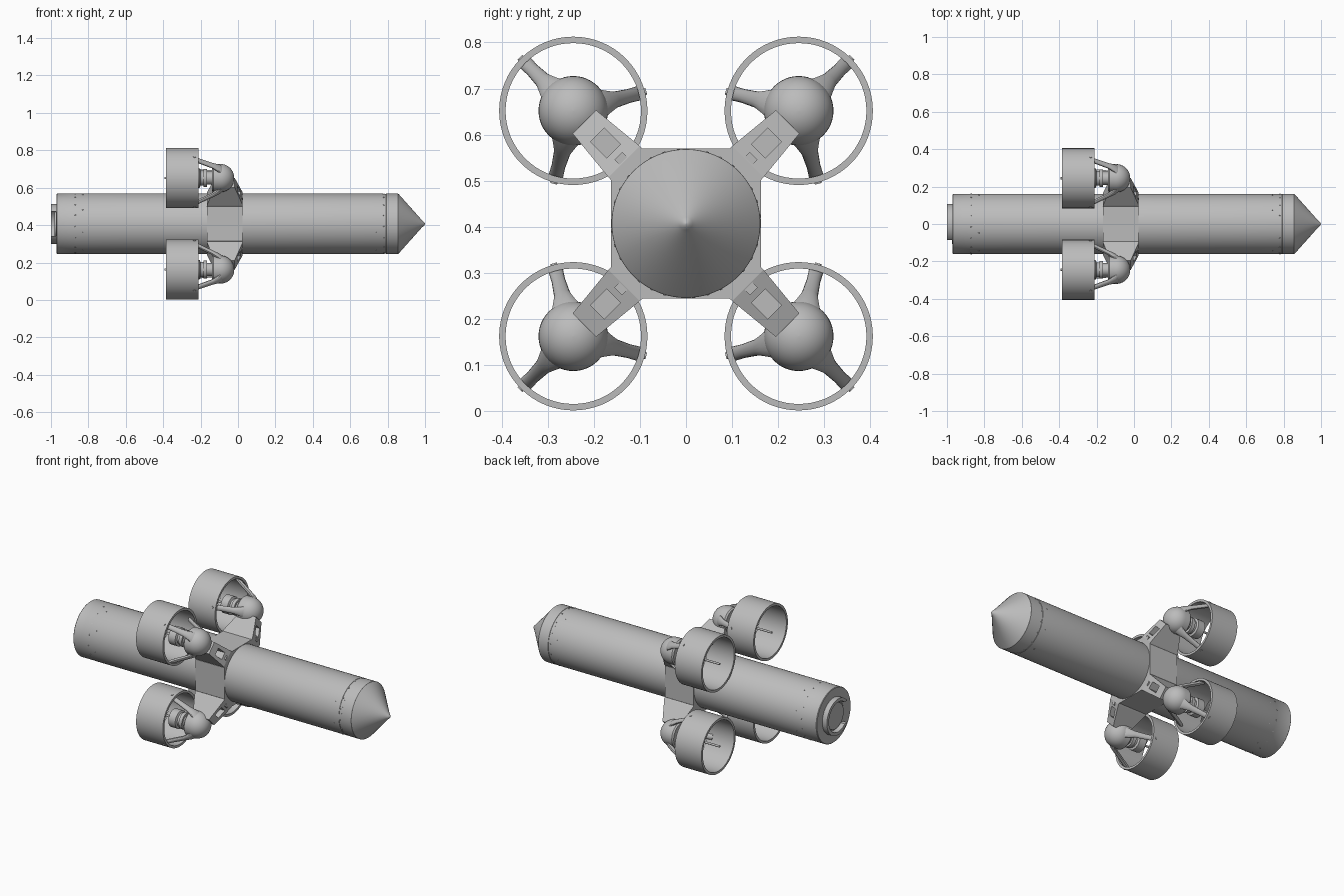
import bpy, bmesh, math
from math import sin, cos, pi
from mathutils import Matrix, Vector

cube = bpy.data.objects.get("Cube")
if cube:
    bpy.data.objects.remove(cube)

AXIS = Matrix.Translation((0, 0, 0.407))
SPREAD = 0.346     # distance of each thruster from the hull axis

grey = bpy.data.materials.new("plain grey")
grey.use_nodes = True
grey.diffuse_color = (0.5, 0.5, 0.5, 1)
grey.node_tree.nodes["Principled BSDF"].inputs["Base Color"].default_value = (0.5, 0.5, 0.5, 1)


def finish(name, bm, matrix, smooth=True):
    bmesh.ops.recalc_face_normals(bm, faces=bm.faces)
    mesh = bpy.data.meshes.new(name)
    bm.to_mesh(mesh)
    bm.free()
    mesh.materials.append(grey)
    obj = bpy.data.objects.new(name, mesh)
    bpy.context.collection.objects.link(obj)
    obj.matrix_world = matrix
    if smooth:
        bpy.ops.object.select_all(action='DESELECT')
        obj.select_set(True)
        bpy.context.view_layer.objects.active = obj
        bpy.ops.object.shade_smooth_by_angle(angle=math.radians(30))
    return obj


def loft(name, sections, matrix, closed=False, smooth=True):
    """Skin a list of rings of points; closed joins last to first, else ends are capped."""
    bm = bmesh.new()
    rings = [[bm.verts.new(p) for p in s] for s in sections]
    n = len(rings[0])
    pairs = list(zip(rings, rings[1:]))
    if closed:
        pairs.append((rings[-1], rings[0]))
    else:
        bm.faces.new(rings[0])
        bm.faces.new(rings[-1])
    for a, b in pairs:
        for i in range(n):
            j = (i + 1) % n
            bm.faces.new((a[i], a[j], b[j], b[i]))
    return finish(name, bm, matrix, smooth)


def lathe(name, profile, matrix, closed=False, n=64):
    """Revolve (x, radius) points round the x axis."""
    rings = [[(x, r * cos(2 * pi * i / n), r * sin(2 * pi * i / n)) for i in range(n)]
             for x, r in profile]
    return loft(name, rings, matrix, closed)


def box(name, lo, hi, matrix):
    bm = bmesh.new()
    bmesh.ops.create_cube(bm, size=1)
    lo, hi = Vector(lo), Vector(hi)
    for v in bm.verts:
        v.co = (lo + hi) / 2 + v.co * (hi - lo)
    return finish(name, bm, matrix, False)


def cut(obj, cutter):
    cutter.hide_render = True
    cutter.hide_set(True)
    cutter.display_type = 'WIRE'
    mod = obj.modifiers.new("cut", 'BOOLEAN')
    mod.object = cutter
    mod.solver = 'EXACT'


def screw_ring(name, x, count, spin):
    # flush screw heads set round the hull skin
    bm = bmesh.new()
    for i in range(count):
        turn = Matrix.Rotation(2 * pi * i / count + spin, 4, 'X')
        bmesh.ops.create_cone(bm, cap_ends=True, segments=8, radius1=0.004, radius2=0.003,
                              depth=0.004, matrix=turn @ Matrix.Translation((x, 0, 0.161)))
    finish(name, bm, AXIS, False)


# Hull with a shallow step behind the nose, rounded nose tip
lathe("hull", [(-0.97, 0.158), (-0.967, 0.161), (-0.87, 0.161), (-0.869, 0.1615),
               (0.775, 0.1615), (0.776, 0.160), (0.792, 0.160), (0.793, 0.1615),
               (0.856, 0.1615)], AXIS, n=96)
lathe("nose_cone", [(0.856, 0.161), (0.86, 0.158), (0.982, 0.021), (0.99, 0.014),
                    (0.996, 0.008), (1.0, 0.001)], AXIS, n=96)
screw_ring("rear_screws", -0.87, 16, 0.1)
screw_ring("rear_screws_inner", -0.83, 8, 0.3)
screw_ring("nose_screws", 0.78, 16, 0.1)
screw_ring("nose_screws_inner", 0.74, 8, 0.3)

# Tail socket ring with a gap on one side
socket = lathe("tail_ring", [(-0.965, 0.107), (-1.0, 0.107), (-1.0, 0.088), (-0.965, 0.088)],
               AXIS, closed=True)
cut(socket, box("tail_gap_cutter", (-1.01, -0.12, -0.065), (-0.972, -0.06, 0.065), AXIS))
lathe("tail_plug", [(-0.965, 0.078), (-0.98, 0.078), (-0.982, 0.076)], AXIS)

# Eight-sided collar round the hull
flat, edge = 0.163, 0.093
outline = [(flat, edge), (edge, flat), (-edge, flat), (-flat, edge),
           (-flat, -edge), (-edge, -flat), (edge, -flat), (flat, -edge)]
loft("collar", [[(x, y, z) for y, z in outline] for x in (-0.165, 0.025)], AXIS, smooth=False)

# Four thrusters on arms; in each local frame +z points away from the hull
for k, where in enumerate(("upper_back", "lower_back", "lower_front", "upper_front")):
    arm_frame = AXIS @ Matrix.Rotation(-pi / 4 - k * pi / 2, 4, 'X')
    pod = arm_frame @ Matrix.Translation((0, 0, SPREAD))

    # Tapered arm with a pocket in its sloping face
    arm = loft("arm_" + where,
               [[(x0, -w, r), (x1, -w, r), (x1, w, r), (x0, w, r)]
                for r, w, x0, x1 in ((0.15, 0.05, -0.165, 0.025), (0.19, 0.048, -0.165, 0.025),
                                     (0.312, 0.036, -0.125, -0.018))],
               arm_frame, smooth=False)
    cut(arm, box("arm_pocket_cutter_" + where, (-0.04, -0.021, 0.222), (0.06, 0.021, 0.272),
                 arm_frame))
    box("arm_latch_" + where, (0.0, -0.012, 0.192), (0.026, 0.012, 0.208), arm_frame)

    # Duct, motor, hub and shaft
    lathe("duct_" + where, [(-0.385, 0.161), (-0.21, 0.161), (-0.21, 0.147), (-0.385, 0.147)],
          pod, closed=True)
    dome = [(-0.095 + 0.075 * sin(a * pi / 20), 0.075 * cos(a * pi / 20) + 0.0005)
            for a in range(11)]
    lathe("motor_" + where, [(-0.14, 0.05), (-0.138, 0.068), (-0.13, 0.075)] + dome, pod, n=48)
    lathe("hub_" + where, [(-0.26, 0.03), (-0.25, 0.052), (-0.205, 0.052), (-0.2, 0.04),
                           (-0.185, 0.04), (-0.185, 0.048), (-0.165, 0.048), (-0.165, 0.035),
                           (-0.135, 0.035)], pod, n=40)
    lathe("shaft_" + where, [(-0.394, 0.006), (-0.25, 0.006)], pod, n=16)

    # Three struts, each with a bolt through the duct wall
    for s in range(3):
        turn = pod @ Matrix.Rotation(s * 2 * pi / 3, 4, 'X')
        label = "%s_%d" % (where, s + 1)
        rings = []
        for x, r, wide, thick in ((-0.085, 0.055, 0.036, 0.014), (-0.105, 0.075, 0.026, 0.012),
                                  (-0.135, 0.093, 0.018, 0.01), (-0.2, 0.125, 0.015, 0.01),
                                  (-0.245, 0.149, 0.016, 0.01)):
            ring = [2 * pi * i / 16 for i in range(16)]
            rings.append([(x + thick * 0.5 * sin(a), wide * cos(a), r + thick * sin(a))
                          for a in ring])
        loft("strut_" + label, rings, turn)
        bm = bmesh.new()
        bmesh.ops.create_cone(bm, cap_ends=True, segments=12, radius1=0.008, radius2=0.007,
                              depth=0.006, matrix=Matrix.Translation((-0.232, 0, 0.161)))
        finish("duct_bolt_" + label, bm, turn)
